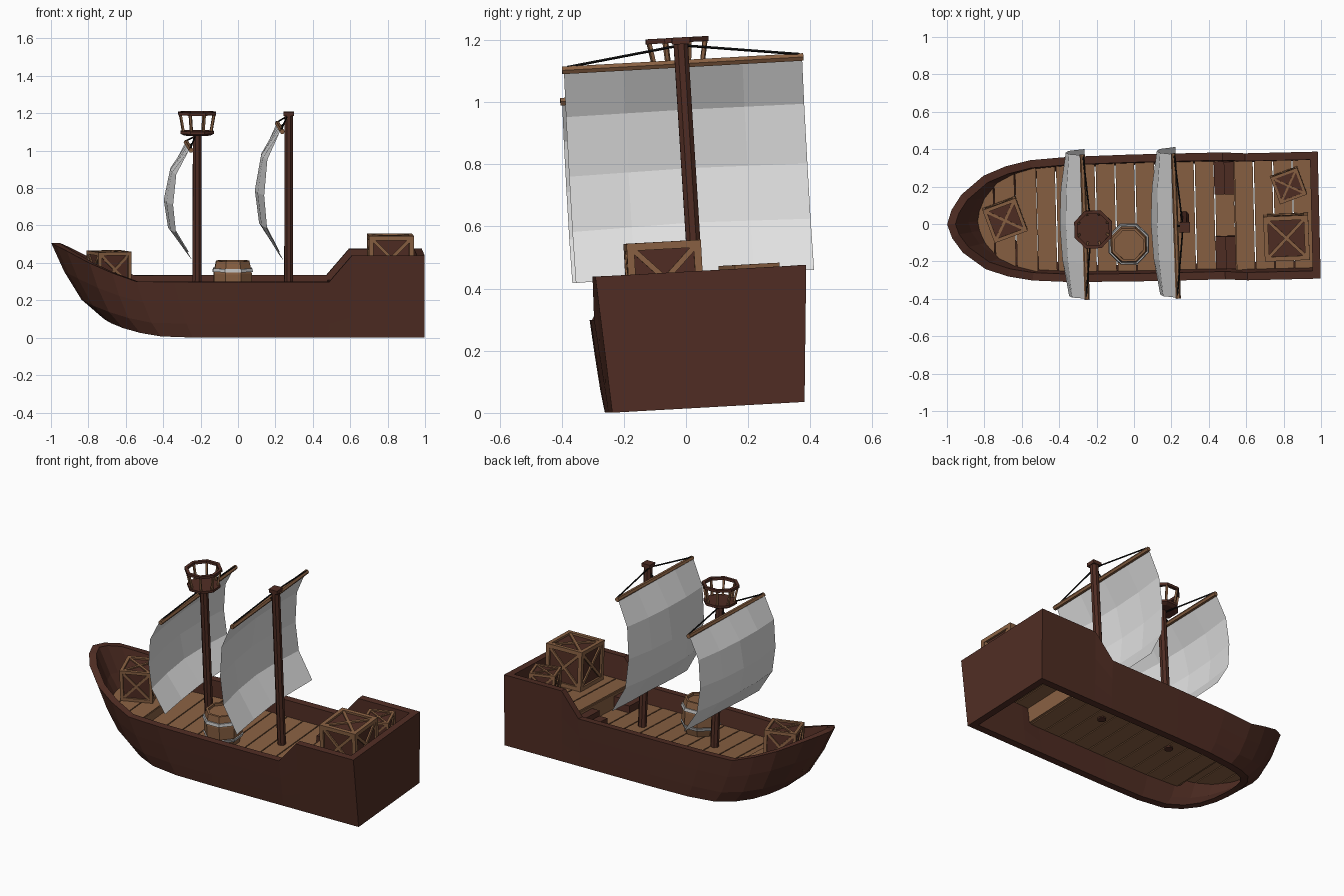
import bpy, bmesh, math
from mathutils import Matrix, Vector

if "Cube" in bpy.data.objects:
    bpy.data.objects.remove(bpy.data.objects["Cube"])

# Whole ship is slightly rolled and yawed
SHIP = (Matrix.Translation((0, 0.049, 0.018)) @ Matrix.Rotation(math.radians(1.34), 4, 'Z')
        @ Matrix.Rotation(math.radians(3.2), 4, 'X'))


def material(name, rgb):
    m = bpy.data.materials.new(name)
    m.diffuse_color = (*rgb, 1)
    m.use_nodes = True
    m.node_tree.nodes["Principled BSDF"].inputs["Base Color"].default_value = m.diffuse_color
    return m


DARK = material("dark mahogany", (0.08, 0.026, 0.017))
WOOD = material("light wood", (0.25, 0.118, 0.055))
SAIL = material("sail cloth", (0.75, 0.75, 0.75))
METAL = material("grey metal", (0.5, 0.5, 0.5))
ROPE = material("black rope", (0.006, 0.006, 0.006))


def finish(name, bm, mat, fix=True):
    bmesh.ops.remove_doubles(bm, verts=bm.verts, dist=1e-5)
    if fix:
        bmesh.ops.recalc_face_normals(bm, faces=bm.faces)
    me = bpy.data.meshes.new(name)
    bm.to_mesh(me)
    bm.free()
    me.materials.append(mat)
    ob = bpy.data.objects.new(name, me)
    bpy.context.collection.objects.link(ob)
    ob.matrix_world = SHIP
    return ob


def box(bm, c, s, mat=Matrix()):
    bmesh.ops.create_cube(bm, size=1, matrix=mat @ Matrix.Translation(c) @ Matrix.Diagonal((*s, 1)))


def beam(bm, p, q, r, n=6, mat=Matrix()):
    p, q = Vector(p), Vector(q)
    d = q - p
    rot = d.to_track_quat('Z', 'Y').to_matrix().to_4x4() @ Matrix.Rotation(math.pi / n, 4, 'Z')
    bmesh.ops.create_cone(bm, cap_ends=True, segments=n, radius1=r, radius2=r, depth=d.length,
                          matrix=mat @ Matrix.Translation((p + q) / 2) @ rot)


def lathe(bm, cx, cy, prof, n=8, closed=False):
    rings = []
    for r, z in prof:
        rings.append([bm.verts.new((cx + r * math.cos((i + .5) * 2 * math.pi / n),
                                    cy + r * math.sin((i + .5) * 2 * math.pi / n), z)) for i in range(n)])
    pairs = list(zip(rings, rings[1:])) + ([(rings[-1], rings[0])] if closed else [])
    for a, b in pairs:
        for i in range(n):
            bm.faces.new((a[i], a[(i + 1) % n], b[(i + 1) % n], b[i]))
    if not closed:
        bm.faces.new(rings[0])
        bm.faces.new(rings[-1])


# Hull: rail and keel outlines (open bottom) blended through curved levels
TOP = [(.99, .34, .44), (.6, .34, .44), (.48, .34, .30), (0, .34, .30), (-.35, .335, .30),
       (-.55, .322, .30), (-.68, .295, .345), (-.8, .25, .395), (-.92, .155, .455),
       (-.975, .075, .48), (-1, 0, .49)]
BOT = [(.99, .31, 0), (.6, .31, 0), (.48, .31, 0), (0, .31, 0), (-.25, .305, 0), (-.42, .285, .005),
       (-.53, .25, .022), (-.62, .20, .045), (-.68, .13, .066), (-.71, .06, .08), (-.72, 0, .085)]
BOW = [0, 0, 0, .2, .5, .8, 1, 1, 1, 1, 1]
FX = [0, .42, .75, 1]
FZ = [0, .25, .62, 1]
N, K = len(TOP), len(FX)


def hull_point(u, k):
    f = FZ[k] + (FX[k] - FZ[k]) * BOW[u]
    t, b = TOP[u], BOT[u]
    return Vector((b[0] + (t[0] - b[0]) * f, b[1] + (t[1] - b[1]) * f, b[2] + (t[2] - b[2]) * FZ[k]))


def inset(ring, d):
    out, n = [], len(ring)
    for i, p in enumerate(ring):
        e1 = (p - ring[i - 1]).xy.normalized()
        e2 = (ring[(i + 1) % n] - p).xy.normalized()
        n1, n2 = Vector((-e1.y, e1.x)), Vector((-e2.y, e2.x))
        m = (n1 + n2) * (d / max(.4, 1 + n1.dot(n2)))
        out.append(Vector((p.x + m.x, p.y + m.y, p.z)))
    return out


bm = bmesh.new()
outer, inner = [], []
for k in range(K):
    half = [hull_point(u, k) for u in range(N)]
    ring = half + [Vector((p.x, -p.y, p.z)) for p in reversed(half[:-1])]
    outer.append([bm.verts.new(p) for p in ring])
    inner.append([bm.verts.new(p) for p in inset(ring, .042)])
loop = outer + inner[::-1]
for a, b in zip(loop, loop[1:] + loop[:1]):
    for i in range(len(a)):
        j = (i + 1) % len(a)
        bm.faces.new((a[i], a[j], b[j], b[i]))
finish("hull", bm, DARK)


def half_width(x, z):
    # hull half width at a given length and height
    pts = []
    for u in range(N):
        col = [hull_point(u, k) for k in range(K)]
        p = col[-1]
        for a, b in zip(col, col[1:]):
            if a.z <= z <= b.z:
                p = a.lerp(b, (z - a.z) / (b.z - a.z))
                break
        pts.append(p)
    for a, b in zip(pts, pts[1:]):
        if b.x <= x <= a.x:
            return a.y + (b.y - a.y) * (a.x - x) / (a.x - b.x)
    return 0


def deck(name, x0, x1, z, count):
    # cross planks trimmed to the hull, with small gaps
    bm = bmesh.new()
    step = (x1 - x0) / count
    for i in range(count):
        a, b = x0 + i * step + .003, x0 + (i + 1) * step - .003
        wa, wb = (max(.02, half_width(x, z) - .03) for x in (a, b))
        lo, hi = ([bm.verts.new(p) for p in ((a, -wa, h), (b, -wb, h), (b, wb, h), (a, wa, h))]
                  for h in (z - .026, z))
        bm.faces.new(lo[::-1])
        bm.faces.new(hi)
        for k in range(4):
            m = (k + 1) % 4
            bm.faces.new((lo[k], lo[m], hi[m], hi[k]))
    finish(name, bm, WOOD)


deck("main_deck", -.52, .54, .20, 10)
deck("fore_deck", -.86, -.52, .255, 3)
deck("stern_deck", .54, .955, .30, 4)

# Deck risers
bm = bmesh.new()
box(bm, (.545, 0, .235), (.015, .60, .11))
box(bm, (-.525, 0, .215), (.012, .55, .07))
finish("deck_risers", bm, WOOD)

# Two small flights of steps up to the stern deck
bm = bmesh.new()
for s in (-1, 1):
    box(bm, (.46, s * .2, .22), (.055, .175, .045))
    box(bm, (.512, s * .2, .235), (.052, .175, .08))
finish("stern_steps", bm, DARK)

# Masts
MY = -.007
for name, x, top in (("fore_mast", -.22, 1.085), ("main_mast", .27, 1.182)):
    bm = bmesh.new()
    beam(bm, (x, 0, .165), (x, MY, top), .025, 8)
    if x > 0:
        box(bm, (x, MY, top), (.056, .056, .022))
    finish(name, bm, DARK)

# Crow's nest: floor, rim and slanted balusters
bm = bmesh.new()
lathe(bm, -.22, MY, [(.075, 1.066), (.096, 1.076), (.096, 1.09)])
lathe(bm, -.22, MY, [(.09, 1.176), (.109, 1.176), (.109, 1.192), (.09, 1.192)], closed=True)
finish("lookout_floor_and_rim", bm, DARK)
bm = bmesh.new()
for i in range(8):
    c, s = math.cos((i + .5) * math.pi / 4), math.sin((i + .5) * math.pi / 4)
    beam(bm, (-.22 + .08 * c, MY + .08 * s, 1.085), (-.22 + .098 * c, MY + .098 * s, 1.18), .008, 4)
finish("lookout_balusters", bm, WOOD)

# Yards, billowing sails and ropes
for tag, mx, yx, yz, rz in (("fore", -.22, -.265, 1.007, 1.062), ("main", .27, .222, 1.108, 1.168)):
    bm = bmesh.new()
    beam(bm, (yx + .004, -.392, yz), (yx - .004, .386, yz), .014, 6)
    finish(tag + "_yard", bm, WOOD)

    bm = bmesh.new()
    rows = []
    for t, dx in ((0, -.008), (.22, -.1), (.5, -.133), (.76, -.11), (1, -.005)):
        z = yz + (.422 - yz) * t
        edge = .034 * math.sin(math.pi * t) + .014 * t
        rows.append([bm.verts.new((yx + dx + edge * (v / 2) ** 2, v * .192 - .002,
                                   z + .012 * t * (1 - abs(v) / 2))) for v in range(-2, 3)])
    for a, b in zip(rows, rows[1:]):
        for i in range(4):
            bm.faces.new((a[i], a[i + 1], b[i + 1], b[i]))
    finish(tag + "_sail", bm, SAIL, False)

    bm = bmesh.new()
    for s in (-1, 1):
        beam(bm, (mx - .01, MY, rz), (yx, s * .375, yz + .01), .0045, 5)
    beam(bm, (mx, MY, rz - .02), (yx, 0, yz), .006, 5)
    finish(tag + "_ropes", bm, ROPE)


# Crates: recessed panels, edge frame and crossed braces
def crate(name, x, y, z, s, h, deg):
    M = Matrix.Translation((x, y, z + h / 2)) @ Matrix.Rotation(math.radians(deg), 4, 'Z')
    w = .1 * s
    bm = bmesh.new()
    box(bm, (0, 0, 0), (s - w, s - w, h - w), M)
    finish(name + "_panels", bm, DARK)
    bm = bmesh.new()
    e, f = s / 2 - w / 2, h / 2 - w / 2
    for a in (-1, 1):
        for b in (-1, 1):
            box(bm, (0, a * e, b * f), (s, w, w), M)
            box(bm, (a * e, 0, b * f), (w, s, w), M)
            box(bm, (a * e, b * e, 0), (w, w, h), M)
        for p in (e, -e):
            # braces on the two side pairs, then top and bottom
            beam(bm, (-e, p, -a * f), (e, p, a * f), w * .52, 4, M)
            beam(bm, (p, -e, -a * f), (p, e, a * f), w * .52, 4, M)
        for q in (f, -f):
            beam(bm, (-e, -a * e, q), (e, a * e, q), w * .52, 4, M)
    finish(name + "_frame", bm, WOOD)


crate("bow_crate", -.69, .01, .255, .188, .19, 19)
crate("large_stern_crate", .812, -.115, .30, .24, .24, 1)
crate("small_stern_crate", .83, .16, .30, .153, .152, 19)

# Barrel with metal hoops
BX, BY = -.032, -.138
bm = bmesh.new()
lathe(bm, BX, BY, [(.09, .2), (.11, .265), (.11, .335), (.096, .402), (.082, .402), (.082, .387)])
finish("barrel", bm, WOOD)
bm = bmesh.new()
for z, r0, r1 in ((.24, .107, .113), (.345, .114, .109)):
    lathe(bm, BX, BY, [(.09, z), (r0 + .003, z), (r1 + .003, z + .018), (.09, z + .018)], closed=True)
finish("barrel_hoops", bm, METAL)
